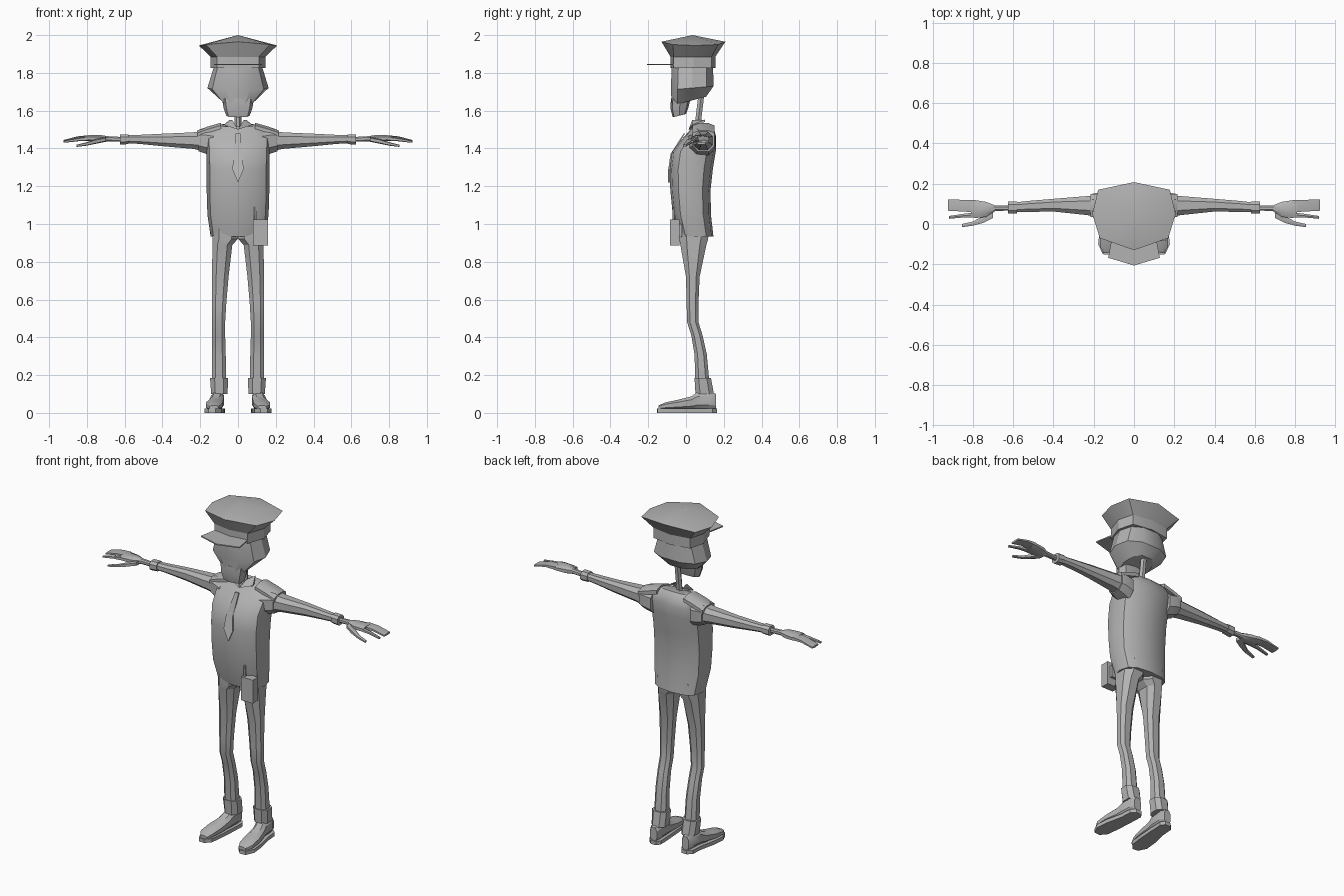
import bpy, bmesh, math

grey = bpy.data.materials.new("plain_grey")
grey.diffuse_color = (0.45, 0.45, 0.45, 1)


def finish(name, bm, mirror=False, smooth=30):
    bmesh.ops.recalc_face_normals(bm, faces=bm.faces[:])
    me = bpy.data.meshes.new(name)
    bm.to_mesh(me)
    bm.free()
    me.materials.append(grey)
    ob = bpy.data.objects.new(name, me)
    bpy.context.collection.objects.link(ob)
    if mirror:
        ob.modifiers.new("mirror", 'MIRROR').use_mirror_merge = False
    if smooth:
        bpy.ops.object.select_all(action='DESELECT')
        ob.select_set(True)
        bpy.context.view_layer.objects.active = ob
        bpy.ops.object.shade_smooth_by_angle(angle=math.radians(smooth))
    return ob


def loft(name, rings, mirror=False, smooth=30, apex=None):
    """Skin closed rings of equal length; the end is capped or drawn to an apex."""
    bm = bmesh.new()
    vs = [[bm.verts.new(p) for p in r] for r in rings]
    n = len(vs[0])
    for a, b in zip(vs, vs[1:]):
        for i in range(n):
            bm.faces.new((a[i], a[(i + 1) % n], b[(i + 1) % n], b[i]))
    bm.faces.new(vs[0][::-1])
    if apex:
        tip = bm.verts.new(apex)
        for i in range(n):
            bm.faces.new((vs[-1][i], vs[-1][(i + 1) % n], tip))
    else:
        bm.faces.new(vs[-1])
    return finish(name, bm, mirror, smooth)


def spow(v, e):
    return math.copysign(abs(v) ** e, v)


def tube(name, axis, rows, n=8, e=0.8, mirror=True, smooth=30):
    """Rows: position on axis, then low and high limits on the two other axes."""
    rings = []
    for t, a0, a1, b0, b1 in rows:
        ring = []
        for i in range(n):
            g = 2 * math.pi * (i + 0.5) / n
            k = 1 / math.cos(math.pi / n)
            c = max(-1, min(1, spow(math.cos(g) * k, e)))
            s = max(-1, min(1, spow(math.sin(g) * k, e)))
            p = [(a0 + a1) / 2 + c * (a1 - a0) / 2, (b0 + b1) / 2 + s * (b1 - b0) / 2]
            p.insert("xyz".index(axis), t)
            ring.append(p)
        rings.append(ring)
    return loft(name, rings, mirror, smooth)


def body(name, rows, n=12, e=0.75, smooth=30):
    """Rows: front height, back height, half width, front y, back y."""
    rings = []
    for zf, zb, w, yf, yb in rows:
        ring = []
        for i in range(n):
            g = 2 * math.pi * i / n
            s = spow(math.sin(g), e)
            ring.append((w * spow(math.cos(g), e), (yf + yb) / 2 + s * (yb - yf) / 2,
                         (zf + zb) / 2 + s * (zb - zf) / 2))
        rings.append(ring)
    return loft(name, rings, False, smooth)


def box(name, lo, hi, mirror=False):
    return loft(name, [[(lo[0], lo[1], z), (hi[0], lo[1], z), (hi[0], hi[1], z), (lo[0], hi[1], z)]
                       for z in (lo[2], hi[2])], mirror, 0)


def sym(half):
    """Close a half outline, front to back, across x = 0."""
    return half + [(-x, y, z) for x, y, z in half[-2:0:-1]]


# Cap: band, flared crown with a low peak, thin visor
band = [(0, -.082), (.11, -.065), (.145, .04), (.12, .135), (0, .155)]
rim = [(0, -.13, 1.965), (.17, -.07, 1.95), (.207, .05, 1.945), (.178, .17, 1.95), (0, .208, 1.965)]
loft("cap_band", [sym([(x, y, z) for x, y in band]) for z in (1.825, 1.887)])
loft("cap_crown", [sym([(x, y, 1.885) for x, y in band]), sym(rim)], apex=(0, .035, 2.0))
visor = [(0, -.206), (.128, -.168), (.108, -.06), (0, -.07)]
loft("cap_visor", [sym([(x, y, z) for x, y in visor]) for z in (1.841, 1.848)], smooth=0)

# Head: skull with wide cheeks, narrow jaw, thin neck
body("head", [(1.625, 1.675, .085, -.078, .11), (1.71, 1.73, .162, -.085, .15),
              (1.835, 1.835, .127, -.08, .148)], n=10, e=.8)
body("jaw", [(1.565, 1.582, .062, -.07, 0), (1.61, 1.615, .076, -.082, .012),
             (1.665, 1.665, .085, -.08, .025)], n=8, e=.65)
loft("neck", [[(.018 * math.cos(g), y + .018 * math.sin(g), z)
               for g in [i * math.pi / 3 for i in range(6)]]
              for y, z in ((.06, 1.48), (.066, 1.56), (.082, 1.69))])

# Jacket and collar
body("jacket", [(.935, .935, .145, -.04, .145), (1.05, 1.05, .162, -.07, .132),
                (1.18, 1.18, .166, -.083, .13), (1.29, 1.29, .166, -.088, .142),
                (1.38, 1.4, .168, -.077, .16), (1.445, 1.46, .172, -.025, .16),
                (1.485, 1.505, .165, .01, .148), (1.515, 1.53, .11, .035, .125),
                (1.51, 1.53, .045, .035, .10)], smooth=40)
for s in (-1, 1):
    name = "collar_right" if s > 0 else "collar_left"
    loft(name, [[(0, .025 - d, 1.50), (s * .075, .045 - d, 1.525),
                 (s * .045, .10, 1.54 + d), (s * .03, .045 - d, 1.55)] for d in (0, .012)], smooth=0)
tie = [(.012, -.012, 1.48), (.022, -.082, 1.37), (.03, -.094, 1.29), (0, -.094, 1.22)]
loft("tie", [[(x, y + d, z) for x, y, z in tie] + [(-x, y + d, z) for x, y, z in tie[2::-1]]
             for d in (0, .008)], smooth=0)

# Shoulder straps and sleeves
loft("shoulder_strap", [[(x, .035, z - .008), (x, .075, z + .006), (x, .115, z + .006),
                         (x, .15, z - .008), (x, .15, z - .03), (x, .035, z - .03)]
                        for x, z in ((.09, 1.53), (.16, 1.51), (.215, 1.49))], True)
tube("armhole", 'x', [(.13, .01, .15, 1.36, 1.50), (.18, .025, .155, 1.375, 1.505),
                      (.208, .035, .15, 1.385, 1.498)])
tube("sleeve", 'x', [(.17, .035, .145, 1.385, 1.495), (.24, .045, .138, 1.398, 1.485),
                     (.40, .062, .125, 1.412, 1.478), (.52, .06, .115, 1.424, 1.472),
                     (.585, .06, .108, 1.428, 1.47)])
tube("sleeve_cuff", 'x', [(.58, .053, .113, 1.423, 1.475), (.625, .051, .111, 1.42, 1.475)])

# Hands
tube("palm", 'x', [(.60, .068, .092, 1.435, 1.46), (.69, .064, .092, 1.437, 1.465),
                   (.735, .035, .11, 1.432, 1.472), (.785, .03, .118, 1.438, 1.47),
                   (.81, .034, .118, 1.442, 1.468)])
tube("fingers", 'x', [(.79, .058, .118, 1.443, 1.47), (.85, .062, .12, 1.446, 1.464),
                      (.925, .066, .122, 1.432, 1.444)], n=6)
tube("index_finger", 'x', [(.79, .034, .058, 1.44, 1.464), (.85, .032, .05, 1.438, 1.455),
                           (.918, .026, .04, 1.43, 1.442)], n=6)
tube("thumb", 'x', [(.70, .03, .075, 1.435, 1.46), (.75, .005, .04, 1.425, 1.45),
                    (.80, -.008, .012, 1.415, 1.433), (.855, -.016, .0, 1.408, 1.42)], n=6)

# Trousers with turned-up hems
tube("trouser_leg", 'z', [(1.0, 0, .135, -.035, .125), (.92, .001, .134, -.035, .117),
                          (.89, .03, .135, -.03, .108), (.72, .05, .138, .0, .072),
                          (.58, .062, .138, .003, .066), (.48, .068, .138, .006, .066),
                          (.41, .068, .137, .028, .088), (.31, .065, .137, .045, .11),
                          (.15, .062, .138, .05, .125)], smooth=25)
tube("trouser_hem", 'z', [(.10, .055, .142, .05, .148), (.185, .053, .148, .045, .132)])

# Shoes: flat sole, low toe, raised ankle
out = [(.118, -.153), (.155, -.15), (.178, -.10), (.17, -.02), (.15, .07), (.145, .14),
       (.12, .165), (.085, .165), (.068, .14), (.072, .05), (.078, -.04), (.088, -.12)]
loft("shoe_sole", [[(x, y, z) for x, y in out] for z in (0, .022)], True)
tube("shoe", 'y', [(-.145, .105, .15, .018, .04), (-.11, .09, .17, .018, .055),
                   (-.04, .08, .168, .018, .07), (.03, .078, .152, .018, .088),
                   (.06, .074, .145, .018, .11), (.13, .073, .14, .018, .115),
                   (.158, .083, .128, .018, .10)])

# Belt radio with aerial
box("radio", (.08, -.085, .885), (.158, -.035, 1.025))
box("radio_clip", (.10, -.045, .93), (.14, -.02, 1.0))
tube("radio_aerial", 'z', [(1.02, .084, .098, -.072, -.058), (1.09, .086, .096, -.07, -.06)],
     n=6, mirror=False)
